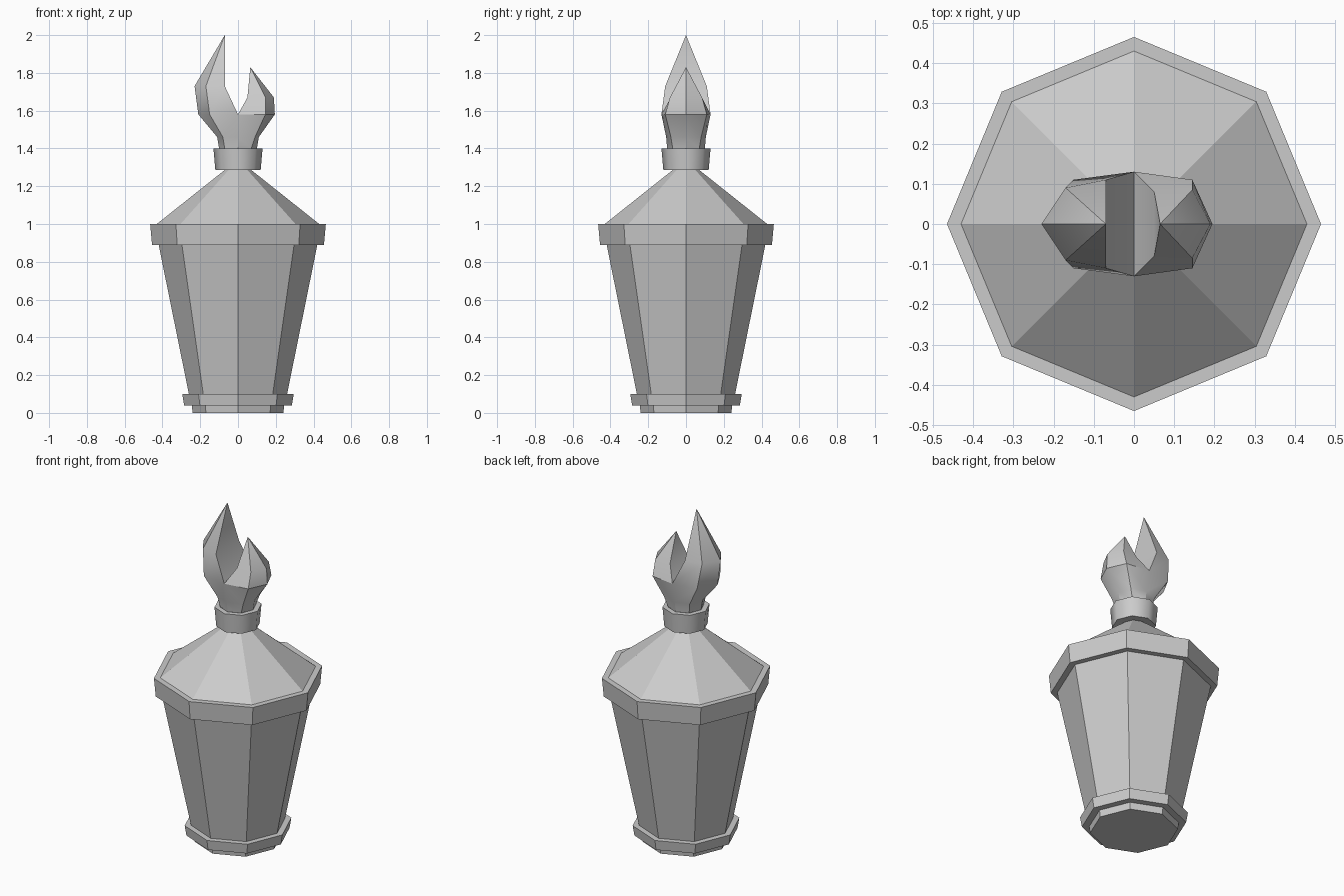
import bpy, bmesh, math

if "Cube" in bpy.data.objects:
    bpy.data.objects.remove(bpy.data.objects["Cube"])

SIDES = 8


def finish(name, bm, smooth_angle=None):
    """Turn a bmesh into a named object, flat or smooth below an angle."""
    bmesh.ops.remove_doubles(bm, verts=bm.verts, dist=1e-5)
    bmesh.ops.recalc_face_normals(bm, faces=bm.faces)
    me = bpy.data.meshes.new(name)
    bm.to_mesh(me)
    bm.free()
    if smooth_angle:
        me.shade_smooth()
        me.set_sharp_from_angle(angle=math.radians(smooth_angle))
    ob = bpy.data.objects.new(name, me)
    bpy.context.collection.objects.link(ob)
    return ob


def lathe(name, profile, cap_start=False, smooth_angle=None):
    """Octagonal shell from (radius, z) points, corners on the axes."""
    bm = bmesh.new()
    rings = []
    for r, z in profile:
        rings.append([bm.verts.new((r * math.cos(math.tau * i / SIDES),
                                    r * math.sin(math.tau * i / SIDES), z))
                      for i in range(SIDES)])
    for a, b in zip(rings, rings[1:]):
        for i in range(SIDES):
            j = (i + 1) % SIDES
            bm.faces.new((a[i], a[j], b[j], b[i]))
    if cap_start:
        bm.faces.new(rings[0][::-1])
    bm.normal_update()
    ob = finish(name, bm, smooth_angle)
    # open shells: make sure normals point away from the axis
    p = max(ob.data.polygons, key=lambda f: abs(f.normal.x * f.center.x + f.normal.y * f.center.y))
    if p.normal.x * p.center.x + p.normal.y * p.center.y < 0:
        ob.data.flip_normals()
    return ob


# lantern, bottom to top
lathe("base", [(.24, 0), (.245, .04), (.285, .04), (.295, .10), (.26, .10)], cap_start=True)
lathe("lantern_panes", [(.26, .10), (.42, .89)])
lathe("rim", [(.42, .89), (.455, .89), (.465, 1.0), (.43, 1.0)])
lathe("roof", [(.43, 1.0), (.065, 1.29)])
lathe("collar", [(.065, 1.29), (.12, 1.285), (.13, 1.40), (.10, 1.40)], smooth_angle=50)


# flame: shared octagonal base that forks into two prongs
def prong(bm, rows, upper, tip):
    """Half flame: rows hold outer, diagonal and middle points for y >= 0."""
    rows = rows + [upper]
    full = []
    for outer, diag, mid in rows:
        pts = [mid, diag, outer] + [(p[0], -p[1], p[2]) for p in (diag, mid)]
        full.append([bm.verts.new(p) for p in pts])
    for a, b in zip(full, full[1:]):
        for i in range(4):
            bm.faces.new((a[i], a[i + 1], b[i + 1], b[i]))
    top = bm.verts.new(tip)
    last, valley = full[-1], full[-2]
    for i in range(4):
        bm.faces.new((last[i], last[i + 1], top))
    # inner side facing the other prong
    bm.faces.new((last[4], last[0], top))
    bm.faces.new((valley[4], valley[0], last[0], last[4]))


def row(z, outer, diag, mid):
    return [(outer, 0, z), (*diag, z), (*mid, z)]


bm = bmesh.new()
prong(bm, [row(1.40, -.10, (-.07, .07), (0, .10)),
           row(1.46, -.11, (-.08, .08), (0, .105)),
           row(1.58, -.21, (-.15, .11), (0, .13))],
      row(1.73, -.23, (-.17, .09), (-.07, .11)), (-.07, 0, 2.0))
prong(bm, [row(1.40, .10, (.07, .07), (0, .10)),
           row(1.46, .11, (.09, .08), (0, .105)),
           row(1.58, .195, (.145, .11), (0, .13))],
      row(1.67, .19, (.145, .085), (.05, .08)), (.065, 0, 1.83))
finish("flame", bm, smooth_angle=35)
